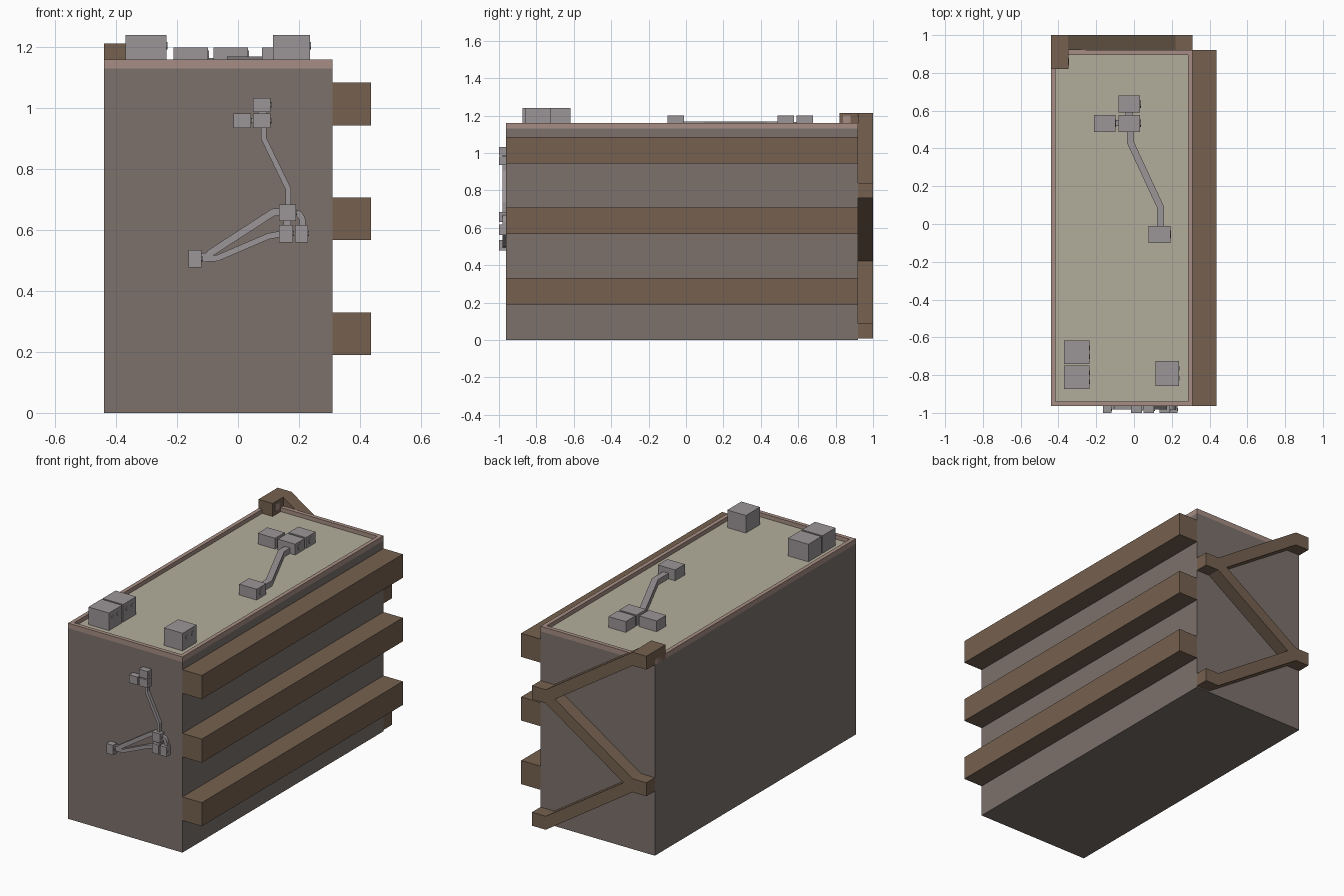
import bpy, bmesh, math
from mathutils import Vector

if "Cube" in bpy.data.objects:
    bpy.data.objects.remove(bpy.data.objects["Cube"])


def material(name, rgb):
    m = bpy.data.materials.new(name)
    m.diffuse_color = (*rgb, 1)
    m.use_nodes = True
    m.node_tree.nodes["Principled BSDF"].inputs["Base Color"].default_value = m.diffuse_color
    return m


WALL = material("wall", (0.20, 0.165, 0.15))
RIM = material("rim", (0.38, 0.27, 0.23))
ROOF = material("roof", (0.45, 0.42, 0.33))
WOOD = material("brown", (0.18, 0.12, 0.08))
METAL = material("metal", (0.33, 0.30, 0.31))


def finish(name, bm, mat):
    bmesh.ops.recalc_face_normals(bm, faces=bm.faces)
    me = bpy.data.meshes.new(name)
    bm.to_mesh(me)
    bm.free()
    me.materials.append(mat)
    ob = bpy.data.objects.new(name, me)
    bpy.context.collection.objects.link(ob)
    return ob


def box(name, x, y, z, mat):
    bm = bmesh.new()
    bmesh.ops.create_cube(bm, size=1)
    for v in bm.verts:
        v.co = [(r[0] + r[1]) / 2 + c * (r[1] - r[0]) for r, c in zip((x, y, z), v.co)]
    return finish(name, bm, mat)


def prism(name, outline, a, b, plane, mat):
    """Extrude a 2D outline from a to b; plane is 'xy' or 'xz'."""
    put = (lambda p, d: (p[0], p[1], d)) if plane == "xy" else (lambda p, d: (p[0], d, p[1]))
    bm = bmesh.new()
    face = bm.faces.new([bm.verts.new(put(p, a)) for p in outline])
    geo = bmesh.ops.extrude_face_region(bm, geom=[face])["geom"]
    move = Vector(put((0, 0), b - a))
    bmesh.ops.translate(bm, vec=move, verts=[g for g in geo if isinstance(g, bmesh.types.BMVert)])
    return finish(name, bm, mat)


def duct(name, path, width, a, b, plane):
    """Mitred duct of constant width along a 2D path."""
    pts = [Vector(p) for p in path]
    left, right = [], []
    for i, p in enumerate(pts):
        d0 = (p - pts[max(i - 1, 0)]).normalized() if i else (pts[1] - p).normalized()
        d1 = (pts[i + 1] - p).normalized() if i < len(pts) - 1 else d0
        t = (d0 + d1).normalized()
        n = Vector((-t.y, t.x)) * (width / 2 / max(t.dot(d0), 0.5))
        left.append(p + n)
        right.append(p - n)
    return prism(name, left + right[::-1], a, b, plane, METAL)


def knob(name, x, y, z, r):
    """Small round vent on the right face of a unit."""
    bm = bmesh.new()
    bmesh.ops.create_cone(bm, cap_ends=True, segments=12, radius1=r, radius2=r, depth=0.006)
    for v in bm.verts:
        c = v.co.copy()
        v.co = (x + c.z, y + c.x, z + c.y)
    finish(name, bm, METAL)


X0, X1, Y0, Y1 = -0.44, 0.31, -0.963, 0.92
TOP, ROOFZ = 1.16, 1.136

# Main block, roof deck and parapet rim
box("building_body", (X0, X1), (Y0, Y1), (0, 1.13), WALL)
T = 0.024
box("roof_deck", (X0 + T, X1 - T), (Y0 + T, Y1 - T), (1.125, ROOFZ), ROOF)
for i, (a, b) in enumerate([((X0, X0 + T), (Y0, Y1)), ((X1 - T, X1), (Y0, Y1)),
                            ((X0 + T, X1 - T), (Y0, Y0 + T)), ((X0 + T, X1 - T), (Y1 - T, Y1))]):
    box(f"parapet_{i}", a, b, (1.13, TOP), RIM)

# Three full-length balconies on the right side
for i in range(3):
    z = 0.19 + i * 0.377
    box(f"balcony_{i}", (X1, 0.437), (Y0, Y1), (z, z + 0.14), WOOD)

# Zigzag stair on the back: three flights with flat landings
L, H, RISE = 0.09, 0.08, 0.375
for i in range(3):
    za, zb = 1.213 - i * RISE, 1.213 - (i + 1) * RISE
    xa, xb, s = (X0, X1, 1) if i % 2 == 0 else (X1, X0, -1)
    top = [(xa, za), (xa + s * L, za), (xb - s * L, zb), (xb, zb)]
    prism(f"stair_flight_{i}", top + [(x, z - H) for x, z in top[::-1]], Y1, 1.0, "xz", WOOD)
box("stair_roof_landing", (X0, -0.347), (0.82, Y1), (1.13, 1.213), WOOD)
box("landing_gate", (-0.35, -0.343), (0.84, 0.88), (TOP, 1.2), RIM)

# Large roof units
for i, (x, y) in enumerate([((-0.37, -0.235), (-0.74, -0.618)), ((-0.37, -0.235), (-0.873, -0.75)),
                            ((0.115, 0.237), (-0.857, -0.725))]):
    box(f"large_roof_unit_{i}", x, y, (1.13, 1.24), METAL)
    for k in (0.3, 0.7):
        knob(f"large_unit_vent_{i}", x[1], y[0] + k * (y[1] - y[0]), 1.205, 0.012)

# Small roof units and their duct
for i, (x, y) in enumerate([(-0.155, 0.533), (-0.024, 0.533), (-0.024, 0.635), (0.135, -0.055)]):
    box(f"small_roof_unit_{i}", (x - 0.057, x + 0.057), (y - 0.045, y + 0.045), (1.13, 1.2), METAL)
    knob(f"small_unit_vent_{i}", x + 0.057, y, 1.17, 0.02)
duct("roof_duct", [(-0.018, 0.5), (-0.018, 0.43), (0.14, 0.09), (0.14, -0.02)], 0.036, 1.13, 1.169, "xy")
box("roof_unit_link", (-0.1, -0.08), (0.52, 0.55), (1.13, 1.165), METAL)
box("roof_unit_link_rear", (-0.045, -0.005), (0.57, 0.6), (1.13, 1.165), METAL)

# Units on the front wall
for i, (x0, x1, z0, z1) in enumerate([(0.05, 0.107, 0.987, 1.033), (0.05, 0.107, 0.935, 0.982),
                                      (-0.015, 0.042, 0.935, 0.982), (0.135, 0.19, 0.63, 0.684),
                                      (0.135, 0.18, 0.56, 0.617), (0.187, 0.23, 0.56, 0.617),
                                      (-0.163, -0.12, 0.477, 0.535)]):
    box(f"wall_unit_{i}", (x0, x1), (-1.0, Y0 + 0.002), (z0, z1), METAL)
    knob(f"wall_unit_vent_{i}", x1, -0.982, (z0 + z1) / 2, 0.008)

# Ducts on the front wall
W = (-0.982, Y0 + 0.002)
duct("wall_duct_upper", [(0.085, 0.94), (0.085, 0.9), (0.165, 0.735), (0.165, 0.68)], 0.018, *W, "xz")
duct("wall_duct_middle", [(0.14, 0.66), (0.115, 0.658), (-0.09, 0.525), (-0.1, 0.512), (-0.125, 0.512)],
     0.024, *W, "xz")
duct("wall_duct_lower", [(0.14, 0.587), (0.1, 0.58), (-0.068, 0.508), (-0.125, 0.505)], 0.02, *W, "xz")
arc = [(0.185 + 0.027 * math.sin(t * math.pi / 12), 0.625 + 0.033 * math.cos(t * math.pi / 12))
       for t in range(7)]
duct("wall_duct_bend", arc + [(0.212, 0.61)], 0.02, *W, "xz")
duct("wall_link_lower", [(0.162, 0.64), (0.162, 0.61)], 0.025, *W, "xz")
duct("wall_link_side", [(0.035, 0.96), (0.055, 0.96)], 0.016, *W, "xz")
duct("wall_link_top", [(0.08, 0.975), (0.08, 0.995)], 0.03, *W, "xz")
